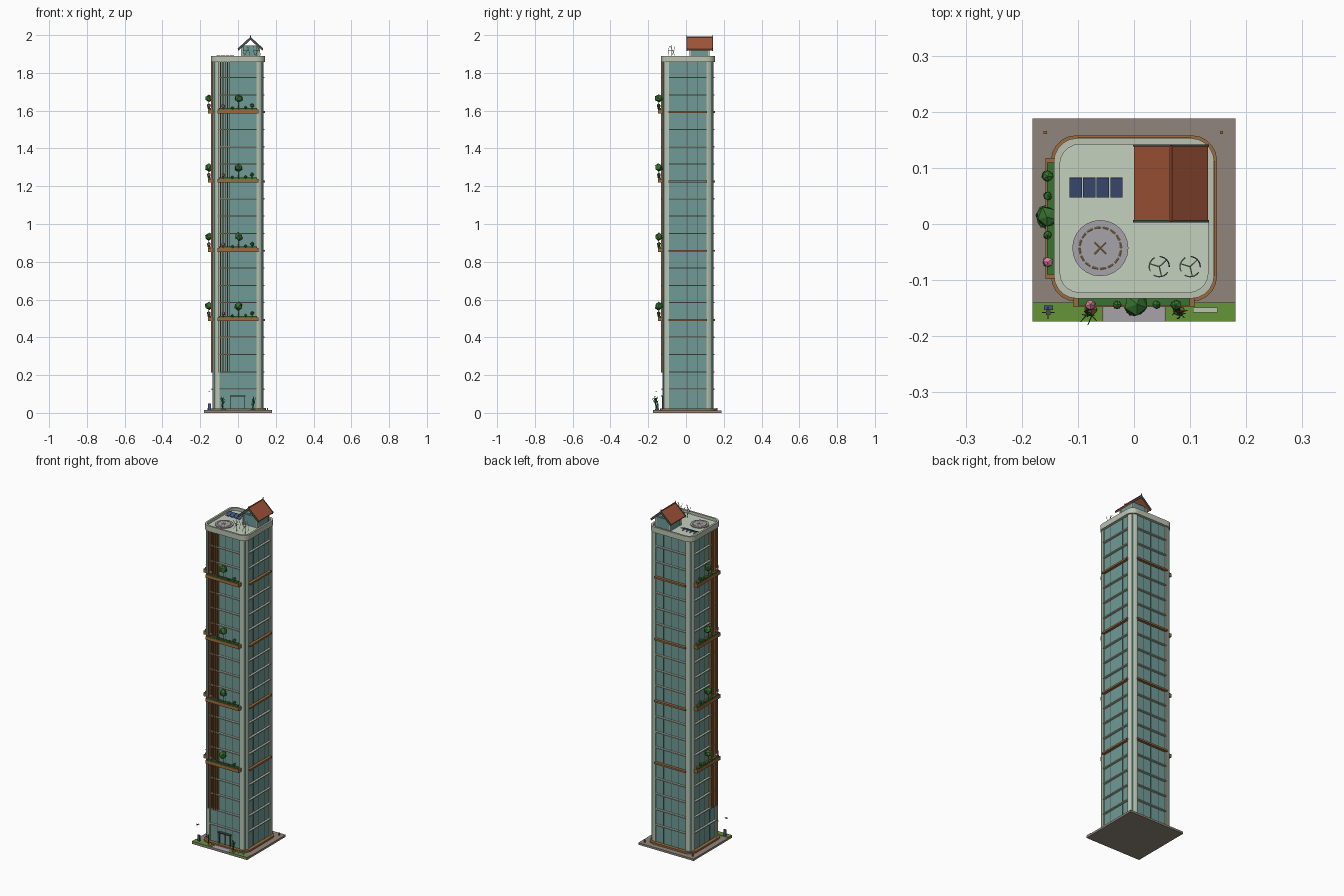
import bpy, bmesh, math, random
from mathutils import Vector, Matrix

if "Cube" in bpy.data.objects:
    bpy.data.objects.remove(bpy.data.objects["Cube"])

random.seed(4)
CY = 0.01          # tower centre in y
H = 0.135          # tower half width


def mat(name, r, g, b):
    m = bpy.data.materials.new(name)
    m.diffuse_color = (r, g, b, 1)
    m.use_nodes = True
    m.node_tree.nodes["Principled BSDF"].inputs["Base Color"].default_value = m.diffuse_color
    return m


STONE = mat("stone", .50, .55, .44)
DECK = mat("deck", .55, .64, .52)
GLASS = mat("glass", .16, .33, .31)
DARK = mat("dark", .07, .08, .07)
WOOD = mat("wood", .33, .15, .05)
TILE = mat("tile", .36, .09, .04)
PAVE = mat("paving", .28, .24, .20)
GRASS = mat("grass", .13, .30, .04)
LEAF = mat("leaf", .04, .17, .03)
PINK = mat("pink", .70, .22, .35)
PANEL = mat("panel", .06, .09, .22)
GREY = mat("grey", .38, .37, .40)
GOLD = mat("gold", .60, .38, .10)


def finish(name, bm, m):
    bmesh.ops.recalc_face_normals(bm, faces=bm.faces)
    me = bpy.data.meshes.new(name)
    bm.to_mesh(me)
    bm.free()
    me.materials.append(m)
    ob = bpy.data.objects.new(name, me)
    bpy.context.collection.objects.link(ob)
    return ob


def boxes(name, items, m):
    """items: (x0, x1, y0, y1, z0, z1)"""
    bm = bmesh.new()
    for x0, x1, y0, y1, z0, z1 in items:
        M = Matrix.Translation(((x0 + x1) / 2, (y0 + y1) / 2, (z0 + z1) / 2))
        bmesh.ops.create_cube(bm, size=1, matrix=M @ Matrix.Diagonal((x1 - x0, y1 - y0, z1 - z0, 1)))
    return finish(name, bm, m)


def side(k, u0, u1, d0, d1, z0, z1):
    """Box on facade k (0 front, 1 right, 2 back, 3 left)"""
    s = -1 if k in (0, 3) else 1
    a, b = sorted((s * d0, s * d1))
    if k in (0, 2):
        return (u0, u1, CY + a, CY + b, z0, z1)
    return (a, b, CY + u0, CY + u1, z0, z1)


def prism(name, outlines, z0, z1, m):
    bm = bmesh.new()
    for pts in outlines:
        f = bm.faces.new([bm.verts.new((x, y, z0)) for x, y in pts])
        g = bmesh.ops.extrude_face_region(bm, geom=[f])
        bmesh.ops.translate(bm, vec=(0, 0, z1 - z0), verts=[v for v in g["geom"] if isinstance(v, bmesh.types.BMVert)])
    return finish(name, bm, m)


def rods(name, segs, m, r=.001, n=5):
    bm = bmesh.new()
    for a, b in segs:
        a, b = Vector(a), Vector(b)
        M = Matrix.Translation((a + b) / 2) @ (b - a).to_track_quat('Z', 'Y').to_matrix().to_4x4()
        bmesh.ops.create_cone(bm, cap_ends=True, segments=n, radius1=r, radius2=r * .7, depth=(b - a).length, matrix=M)
    return finish(name, bm, m)


def blobs(name, items, m, sub=1):
    bm = bmesh.new()
    for x, y, z, r in items:
        M = Matrix.Translation((x, y, z)) @ Matrix.Rotation(random.random() * 6, 4, 'Z')
        g = bmesh.ops.create_icosphere(bm, subdivisions=sub, radius=r, matrix=M)
        for v in g["verts"]:
            v.co += Vector([random.uniform(-.12, .12) * r for _ in range(3)])
    return finish(name, bm, m)


def round_sq(h, r, n=5):
    return [(sx * (h - r) + r * math.cos(a), CY + sy * (h - r) + r * math.sin(a))
            for q, (sx, sy) in enumerate(((1, 1), (-1, 1), (-1, -1), (1, -1)))
            for a in [(q + i / n) * math.pi / 2 for i in range(n + 1)]]


def ring(name, h, w, r, z0, z1, m):
    bm = bmesh.new()
    o, i = round_sq(h, r), round_sq(h - w, r - w * .6)
    L = [[bm.verts.new((x, y, z)) for x, y in p] for p, z in ((o, z0), (o, z1), (i, z1), (i, z0))]
    n = len(o)
    for k in range(4):
        for j in range(n):
            bm.faces.new((L[k][j], L[k][(j + 1) % n], L[(k + 1) % 4][(j + 1) % n], L[(k + 1) % 4][j]))
    return finish(name, bm, m)


def disc(name, x, y, r, z0, z1, m, n=24):
    return prism(name, [[(x + r * math.cos(t * 2 * math.pi / n), y + r * math.sin(t * 2 * math.pi / n)) for t in range(n)]], z0, z1, m)


# Site plate, lawns, path
boxes("site_plate", [(-.181, .181, -.174, .188, 0, .012)], PAVE)
boxes("lawn", [(-.181, -.056, -.174, -.14, .012, .015), (.056, .181, -.174, -.14, .012, .015)], GRASS)
boxes("entrance_path", [(-.054, .054, -.174, -.125, .012, .014)], GREY)
prism("base_plinth", [round_sq(.148, .045)], .012, .022, WOOD)

# Glass core and rounded corner pillars
boxes("glass_core", [(-.128, .128, CY - .128, CY + .128, .015, 1.862)], GLASS)
corners = []
for q in range(4):
    c = [(H - .036, H - .036), (H, H - .036)]
    c += [(H - .036 + .036 * math.cos(i * math.pi / 10), H - .036 + .036 * math.sin(i * math.pi / 10)) for i in range(1, 6)]
    R = Matrix.Rotation(q * math.pi / 2, 2)
    corners.append([((R @ Vector(p)).x, (R @ Vector(p)).y + CY) for p in c])
prism("corner_pillars", corners, .015, 1.862, STONE)

# Floor ledges, wooden belts and mullions on all four facades
floors = [.125 + i * .0917 for i in range(19)]
belts = (4, 8, 12, 16)
boxes("floor_ledges", [side(k, -.099, .099, .127, .140, z - .003, z + .003)
                       for k in range(4) for i, z in enumerate(floors) if i not in belts], STONE)
boxes("wood_belts", [side(k, -.102, .102, .127, .144, floors[i] - .005, floors[i] + .005)
                     for k in range(4) for i in belts], WOOD)
boxes("mullions", [side(k, u - .001, u + .001, .127, .1295, .02, 1.86)
                   for k in range(4) for u in (-.05, 0, .05)], DARK)

# Vertical timber slats on the front and left
boxes("timber_slats", [side(k, u - .002, u + .002, .128, .143, .215, 1.86)
                       for k in (0, 3) for u in (-.104, -.092, -.08, -.068, -.056, -.044)], WOOD)

# Balcony planters with hedges, bushes and flowers
planter, hedge, bush, flower, stems = [], [], [], [], []
for i in belts:
    z = floors[i]
    for k in (0, 3):
        planter.append(side(k, -.108, .108, .128, .158, z - .006, z + .014))
        hedge.append(side(k, -.1, .1, .142, .155, z + .014, z + .021))
        for u, h, r in ((.003, .073, .022), (.075, .035, .011), (-.03, .022, .008), (.04, .024, .008)):
            b = side(k, u, u, .154, .154, z + h, z + h)
            bush.append((b[0], b[2], b[4], r))
            stems.append(((b[0], b[2], z + .01), (b[0], b[2], z + h)))
        b = side(k, -.078, -.078, .154, .154, z + .033, z + .033)
        flower.append((b[0], b[2], b[4], .010))
        stems.append(((b[0], b[2], z + .01), (b[0], b[2], z + .033)))
boxes("balcony_planters", planter, WOOD)
boxes("balcony_hedges", hedge, LEAF)
blobs("balcony_bushes", bush, LEAF)
blobs("balcony_flowers", flower, PINK)
rods("plant_stems", stems, WOOD, .002)

# Entrance
boxes("door_frame", [(-.04, -.036, -.126, -.117, .02, .09), (.034, .038, -.126, -.117, .02, .09),
                     (-.001, .001, -.123, -.117, .02, .086), (-.042, .04, -.132, -.117, .086, .092)], DARK)

# Roof deck and parapet
prism("roof_deck", [round_sq(.138, .04)], 1.858, 1.874, DECK)
ring("parapet", .143, .011, .042, 1.858, 1.890, STONE)

# Roof hut with gable roof
boxes("hut_walls", [(.02, .112, .022, .120, 1.87, 1.937)], GLASS)
boxes("hut_posts", [(x - .004, x + .004, y - .004, y + .004, 1.87, 1.937) for x in (.02, .112) for y in (.022, .120)], STONE)


def gable(name, spans, top, low, t, m, half=.066):
    bm = bmesh.new()
    prof = [(-half, low), (0, top), (half, low), (half - .004, low - t), (0, top - t * 1.4), (-half + .004, low - t)]
    for y0, y1 in spans:
        A, B = [[bm.verts.new((.066 + x, y, z)) for x, z in prof] for y in (y0, y1)]
        for j in range(6):
            bm.faces.new((A[j], A[(j + 1) % 6], B[(j + 1) % 6], B[j]))
        for V in (A, B):
            bm.faces.new((V[0], V[1], V[4], V[5]))
            bm.faces.new((V[1], V[2], V[3], V[4]))
    return finish(name, bm, m)


gable("hut_roof", [(.006, .139)], 1.988, 1.927, .008, TILE)
gable("barge_boards", [(.003, .007), (.138, .142)], 1.991, 1.929, .012, DARK, .068)
prism("hut_gable_fill", [[(.025, .026), (.107, .026), (.107, .116), (.025, .116)]], 1.93, 1.945, GLASS)
rods("ridge_cap", [((.066, .003, 1.99), (.066, .142, 1.99))], TILE, .004)
rods("ridge_finials", [((.066, y, 1.985), (.066, y, 2.0)) for y in (.005, .14)], DARK, .002)

# Landing pad with ring marking and centre cross
disc("landing_pad", -.06, -.043, .05, 1.872, 1.879, GREY)
dash = []
for i in range(16):
    a, b = [(i + o) * math.pi / 8 for o in (0, .7)]
    dash.append(tuple((-.06 + .037 * math.cos(t), -.043 + .037 * math.sin(t), 1.879) for t in (a, b)))
rods("pad_ring", dash, GOLD, .0018)
rods("pad_cross", [((-.07, -.053, 1.879), (-.05, -.033, 1.879)), ((-.07, -.033, 1.879), (-.05, -.053, 1.879))], GOLD, .0015)

# Tilted solar panels
panels = boxes("solar_panels", [(-.115 + i * .0243, -.093 + i * .0243, -.018, .018, -.001, .001) for i in range(4)], PANEL)
panels.location = (0, .065, 1.886)
panels.rotation_euler = (math.radians(18), 0, 0)
boxes("panel_stands", [(-.105 + i * .0243, -.103 + i * .0243, .052, .078, 1.872, 1.882) for i in range(4)], GREY)

# Vertical-axis wind turbines
segs = []
for cx in (.045, .1):
    segs.append(((cx, -.076, 1.87), (cx, -.076, 1.948)))
    for b in range(3):
        p = [(cx + .018 * math.cos(b * 2.094 + i * .25), -.076 + .018 * math.sin(b * 2.094 + i * .25), 1.892 + i * .0085) for i in range(7)]
        segs += list(zip(p, p[1:]))
        segs += [((cx, -.076, p[3][2]), p[3])]
rods("wind_turbines", segs, STONE, .0014)

# Bare shrubs by the entrance
twigs = []
for cx in (-.083, .078):
    base = Vector((cx, -.157, .013))
    for i in range(7):
        mid = base + Vector((random.uniform(-.008, .008), random.uniform(-.008, .006), random.uniform(.025, .045)))
        twigs.append((base, mid))
        for j in range(2):
            twigs.append((mid, mid + Vector((random.uniform(-.012, .012), random.uniform(-.018, .01), random.uniform(.015, .035)))))
rods("bare_shrubs", twigs, LEAF, .0012)
blobs("shrub_mounds", [(-.077, -.153, .016, .012), (.079, -.153, .016, .012)], WOOD)

# Sign board, bench, lamps, small drone
boxes("sign_board", [(-.160, -.144, -.153, -.145, .015, .05)], PANEL)
boxes("bench", [(.105, .149, -.158, -.149, .024, .027), (.109, .112, -.157, -.15, .014, .024), (.142, .145, -.157, -.15, .014, .024)], STONE)
boxes("bollard_lamps", [(x - .003, x + .003, .16, .166, .012, .026) for x in (-.158, .156)], WOOD)
boxes("drone", [(-.157, -.149, -.162, -.154, .113, .116), (-.164, -.142, -.159, -.157, .115, .117), (-.154, -.152, -.169, -.147, .115, .117)], DARK)
